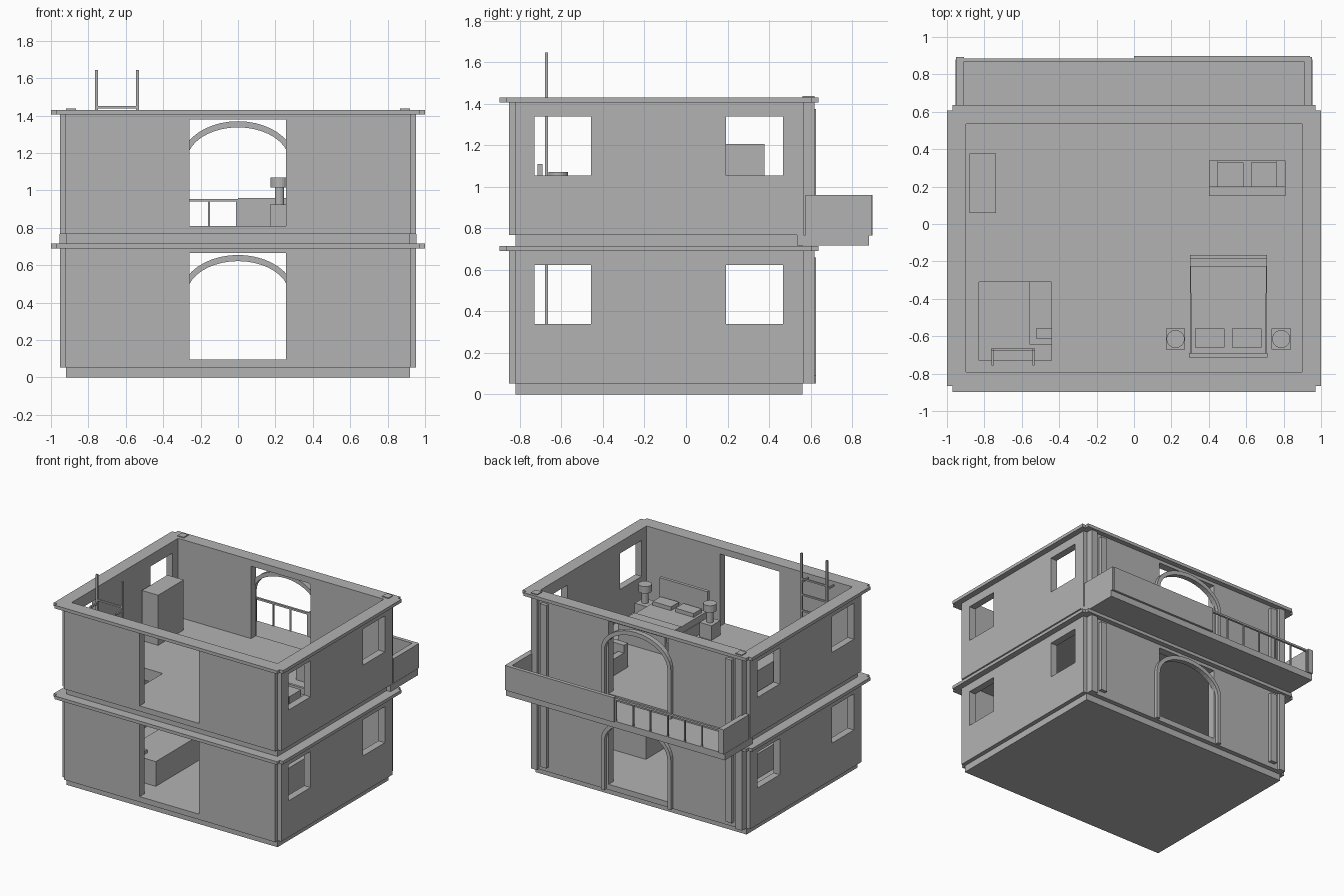
import bpy, bmesh, math

cube = bpy.data.objects.get("Cube")
if cube:
    bpy.data.objects.remove(cube, do_unlink=True)

GREY = (0.45, 0.45, 0.45, 1)
mat = bpy.data.materials.new("plain_grey")
mat.use_nodes = True
mat.diffuse_color = GREY
mat.node_tree.nodes["Principled BSDF"].inputs["Base Color"].default_value = GREY


def finish(name, bm):
    bmesh.ops.recalc_face_normals(bm, faces=bm.faces)
    mesh = bpy.data.meshes.new(name)
    bm.to_mesh(mesh)
    bm.free()
    mesh.materials.append(mat)
    obj = bpy.data.objects.new(name, mesh)
    bpy.context.collection.objects.link(obj)
    return obj


def prism(name, points, z0, z1):
    """Extrude a flat outline from z0 to z1."""
    bm = bmesh.new()
    face = bm.faces.new([bm.verts.new((x, y, z0)) for x, y in points])
    top = bmesh.ops.extrude_face_region(bm, geom=[face])["geom"]
    bmesh.ops.translate(bm, vec=(0, 0, z1 - z0),
                        verts=[g for g in top if isinstance(g, bmesh.types.BMVert)])
    return finish(name, bm)


def box(name, x0, x1, y0, y1, z0, z1):
    return prism(name, [(x0, y0), (x1, y0), (x1, y1), (x0, y1)], z0, z1)


def notched(name, x, y0, y1, n, z0, z1):
    """Rectangle with a small square notch at each corner."""
    pts = [(-x + n, y0), (x - n, y0), (x - n, y0 + n), (x, y0 + n),
           (x, y1 - n), (x - n, y1 - n), (x - n, y1), (-x + n, y1),
           (-x + n, y1 - n), (-x, y1 - n), (-x, y0 + n), (-x + n, y0 + n)]
    return prism(name, pts, z0, z1)


def cut(obj, *limits):
    """Subtract a box from an object."""
    cutter = box("cutter", *limits)
    cutter.hide_render = True
    mod = obj.modifiers.new("cut", "BOOLEAN")
    mod.operation = "DIFFERENCE"
    mod.solver = "EXACT"
    mod.object = cutter
    bpy.context.view_layer.objects.active = obj
    bpy.ops.object.modifier_apply(modifier=mod.name)
    bpy.data.objects.remove(cutter, do_unlink=True)


def cylinder(name, x, y, r, z0, z1, sides=24):
    pts = [(x + r * math.cos(math.tau * i / sides), y + r * math.sin(math.tau * i / sides))
           for i in range(sides)]
    return prism(name, pts, z0, z1)


def arch(name, z0, spring):
    """Raised doorway surround: two legs joined by an elliptical band."""
    steps = 20
    outer, inner = [(0.305, z0)], [(0.275, z0)]
    for i in range(steps + 1):
        a = math.pi * i / steps
        outer.append((0.305 * math.cos(a), spring + 0.215 * math.sin(a)))
        inner.append((0.275 * math.cos(a), spring + 0.182 * math.sin(a)))
    outer.append((-0.305, z0))
    inner.append((-0.275, z0))
    bm = bmesh.new()
    rows = [[bm.verts.new((x, y, z)) for x, z in line]
            for line, y in ((outer, 0.625), (inner, 0.625), (inner, 0.585), (outer, 0.585))]
    for i in range(len(outer) - 1):
        for r in range(4):
            a, b = rows[r], rows[(r + 1) % 4]
            bm.faces.new((a[i], a[i + 1], b[i + 1], b[i]))
    for end in (0, -1):
        bm.faces.new([row[end] for row in rows])
    return finish(name, bm)


STOREY = 0.715
IN_X, IN_Y0, IN_Y1 = 0.897, -0.79, 0.535
HOLE = (-0.83, -0.44, -0.73, -0.31)

# Two matching storeys
for level, label in enumerate(("ground", "upper")):
    z = level * STOREY
    base = box(label + "_base", -0.92, 0.92, -0.822, 0.56, z, z + 0.052)
    floor = box(label + "_floor", -IN_X, IN_X, IN_Y0, IN_Y1, z + 0.05, z + 0.095)
    if level:
        for slab in (base, floor):
            cut(slab, *HOLE, z - 0.1, z + 0.2)

    walls = notched(label + "_walls", 0.953, -0.853, 0.597, 0.032, z + 0.052, z + 0.692)
    cut(walls, -IN_X, IN_X, IN_Y0, IN_Y1, z, z + 0.8)
    cut(walls, -0.26, 0.257, -1, 1, z + 0.095, z + 0.665)
    for y0, y1 in ((-0.73, -0.458), (0.193, 0.468)):
        cut(walls, -1.1, 1.1, y0, y1, z + 0.34, z + 0.624)

    cornice = notched(label + "_cornice", 1.0, -0.897, 0.637, 0.03, z + 0.69, z + STOREY)
    cut(cornice, -IN_X, IN_X, IN_Y0, IN_Y1, z + 0.6, z + 0.8)

    arch(label + "_arch", z + 0.053, z + 0.44)
    for s, side in ((-1, "right"), (1, "left")):
        xs = sorted((s * 0.78, s * 0.835))
        box(f"{label}_pilaster_{side}", *xs, 0.585, 0.625, z + 0.09, z + 0.66)
        xs = sorted((s * 0.865, s * 0.92))
        box(f"{label}_corner_post_{side}", *xs, 0.56, 0.618, z + 0.052, z + STOREY + 0.007 * level)

# Balcony: slab, solid half, railed half
box("balcony_slab", -0.955, 0.955, 0.535, 0.88, 0.716, 0.768)
for s, side in ((-1, "right"), (1, "left")):
    xs = sorted((s * 0.91, s * 0.953))
    box("balcony_end_wall_" + side, *xs, 0.575, 0.892, 0.766, 0.96)
box("balcony_parapet", 0, 0.94, 0.868, 0.897, 0.766, 0.96)
box("balcony_handrail", -0.92, 0, 0.868, 0.885, 0.94, 0.955)
for i in range(7):
    x = -0.15 * i - 0.005
    box("baluster", x - 0.005, x + 0.005, 0.871, 0.882, 0.766, 0.942)

# Ladder through the floor opening
for x in (-0.757, -0.538):
    box("ladder_rail", x - 0.008, x + 0.008, -0.68, -0.665, 0.095, 1.645)
    box("ladder_hook", x - 0.006, x + 0.006, -0.757, -0.67, 1.41, 1.425)
for i in range(11):
    z = 1.445 - 0.125 * i
    box("ladder_rung", -0.757, -0.538, -0.679, -0.666, z - 0.006, z + 0.006)

# Bedroom
FLOOR = 0.81
box("wardrobe", -0.88, -0.738, 0.06, 0.378, FLOOR, 1.205)
box("bed_frame", 0.3, 0.71, -0.7, -0.175, FLOOR, 0.9)
box("mattress", 0.305, 0.705, -0.69, -0.23, 0.9, 0.95)
box("blanket", 0.302, 0.708, -0.37, -0.225, 0.9, 0.957)
box("footboard", 0.3, 0.71, -0.185, -0.165, FLOOR, 0.95)
box("headboard", 0.295, 0.715, -0.715, -0.69, FLOOR, 1.11)
for x in (0.405, 0.603):
    box("pillow", x - 0.08, x + 0.08, -0.66, -0.56, 0.95, 0.98)
for x in (0.222, 0.787):
    box("nightstand", x - 0.052, x + 0.052, -0.67, -0.56, FLOOR, 0.925)
    cylinder("lamp_stem", x, -0.615, 0.025, 0.925, 1.02)
    cylinder("lamp_shade", x, -0.615, 0.048, 1.015, 1.07)

# Couch near the balcony
box("couch_seat", 0.4, 0.81, 0.15, 0.34, FLOOR, 0.89)
box("couch_back", 0.4, 0.81, 0.15, 0.2, 0.88, 1.0)
for x in (0.425, 0.785):
    box("couch_arm", x - 0.025, x + 0.025, 0.2, 0.34, 0.88, 0.94)
for x in (0.518, 0.693):
    box("couch_cushion", x - 0.068, x + 0.068, 0.2, 0.328, 0.89, 0.915)

# Ground floor furniture
box("day_bed", -0.56, -0.265, -0.645, 0.0, 0.095, 0.29)
box("day_bed_pillow", -0.52, -0.4, -0.615, -0.555, 0.29, 0.315)
box("low_cabinet", 0.28, 0.6, -0.3, 0.1, 0.095, 0.31)
